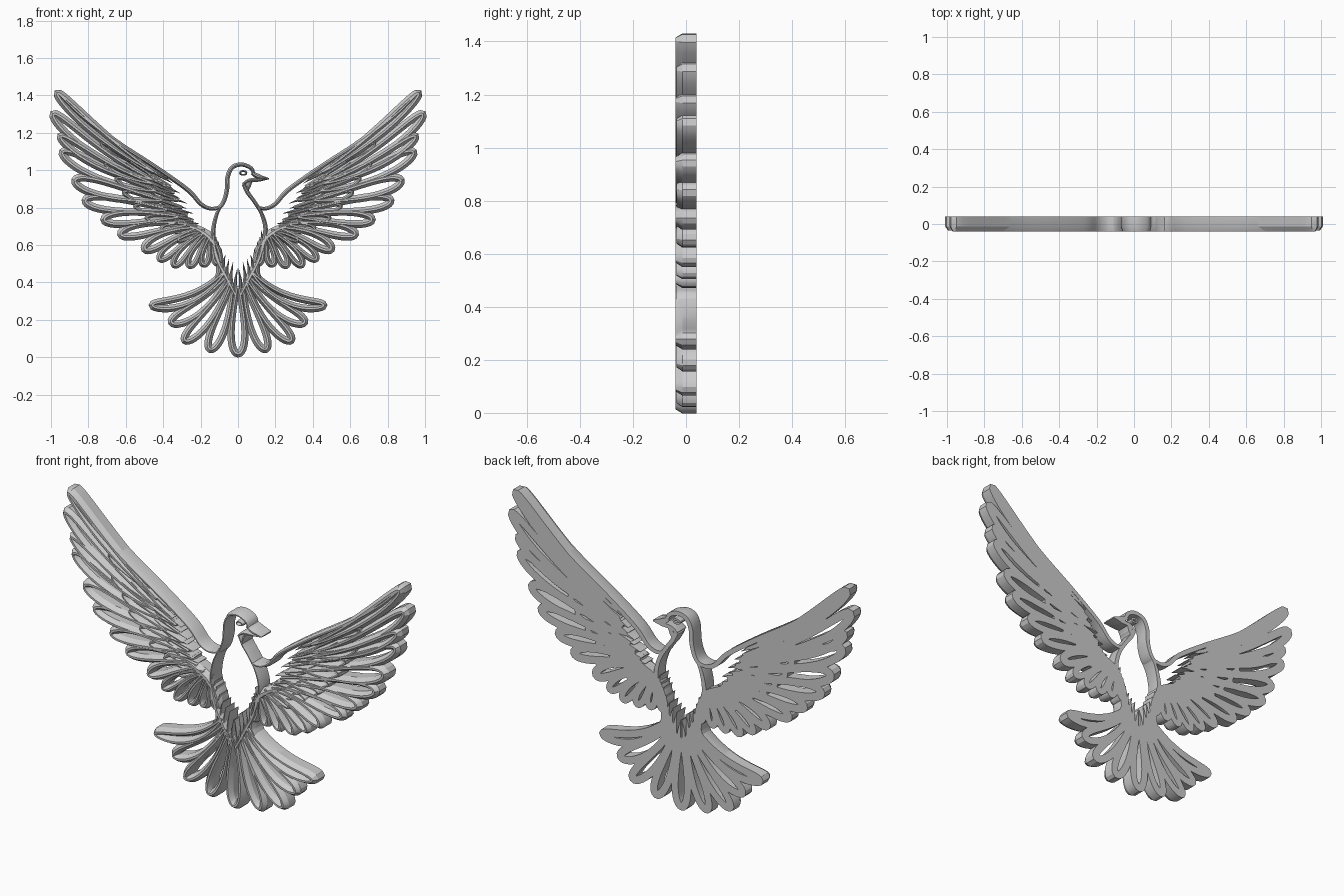
import bpy, bmesh, math, random
from mathutils import Vector as V

if "Cube" in bpy.data.objects:
    bpy.data.objects.remove(bpy.data.objects["Cube"])
random.seed(4)
BACK, EDGE, FRONT = 0.04, -0.014, -0.04


def smooth(pts, n=8):
    # Catmull-Rom curve through 2D points
    p = [V(q) for q in pts]
    p = [2 * p[0] - p[1]] + p + [2 * p[-1] - p[-2]]
    out = []
    for i in range(1, len(p) - 2):
        a, b, c, d = p[i - 1:i + 3]
        for k in range(n):
            t = k / n
            out.append(0.5 * (2 * b + (c - a) * t + (2 * a - 5 * b + 4 * c - d) * t * t
                              + (3 * b - a - 3 * c + d) * t ** 3))
    return out + [p[-2]]


def sweep(bm, path, widths, front=FRONT, closed=False):
    # ridged strip: straight walls, flat back, bevelled front
    n = len(path)
    rings = []
    for i, p in enumerate(path):
        if closed:
            d = path[(i + 1) % n] - path[i - 1]
        else:
            d = path[min(i + 1, n - 1)] - path[max(i - 1, 0)]
        d.normalize()
        s = V((-d.y, d.x))
        f = i / (n - 1) * (len(widths) - 1)
        k = min(int(f), len(widths) - 2)
        w = widths[k] + (widths[k + 1] - widths[k]) * (f - k)
        ring = []
        for m, y in ((-1, BACK), (-1, EDGE), (-.25, front), (.25, front), (1, EDGE), (1, BACK)):
            q = p + s * w * m
            ring.append(bm.verts.new((q.x, y, q.y)))
        rings.append(ring)
    for i in range(n if closed else n - 1):
        a, b = rings[i], rings[(i + 1) % n]
        for j in range(6):
            k = (j + 1) % 6
            bm.faces.new((a[j], a[k], b[k], b[j]))
    if not closed:
        bm.faces.new(rings[0])
        bm.faces.new(rings[-1][::-1])


def stroke(bm, pts, widths, front=FRONT):
    sweep(bm, smooth(pts), widths, front)


def feather(bm, base, tip, half, bend, w=0.018, front=FRONT, n=36):
    # openwork feather: egg-shaped loop around a bent quill line
    a, c = V(base), V(tip)
    d = (c - a).normalized()
    c = c - d * w
    mid = (a + c) / 2 + V((-d.y, d.x)) * bend * 2
    path = []
    for i in range(n + 1):
        u = 2 * math.pi * i / n
        t = (1 - math.cos(u)) / 2
        p = a * (1 - t) ** 2 + mid * 2 * t * (1 - t) + c * t * t
        g = ((mid - a) * (1 - t) + (c - mid) * t).normalized()
        path.append(p + V((-g.y, g.x)) * math.sin(u) * half * (0.3 + 0.95 * t))
    sweep(bm, path, [w * .7, w, w * 1.1, w, w * .7], front)


def finish(bm, name, mirror=False):
    bmesh.ops.recalc_face_normals(bm, faces=bm.faces[:])
    me = bpy.data.meshes.new(name)
    bm.to_mesh(me)
    bm.free()
    ob = bpy.data.objects.new(name, me)
    bpy.context.collection.objects.link(ob)
    if mirror:
        ob.modifiers.new("mirror", 'MIRROR')
    bpy.ops.object.select_all(action='DESELECT')
    ob.select_set(True)
    bpy.context.view_layer.objects.active = ob
    bpy.ops.object.shade_smooth_by_angle(angle=math.radians(28))


# wing leading edges
bm = bmesh.new()
stroke(bm, [(.105, .80), (.15, .795), (.20, .82), (.27, .895), (.44, 1.015), (.65, 1.15),
            (.84, 1.295), (.955, 1.405)], [.008, .011, .012, .013, .016, .014])
finish(bm, "wing_leading_edge", True)

# outer flight feathers: base, tip, half width, bend
bm = bmesh.new()
flight = [((.45, .99), (.98, 1.423), .022, -.025), ((.46, .95), (1.003, 1.31), .032, -.035),
          ((.46, .93), (.965, 1.19), .028, -.03), ((.44, .89), (.955, 1.105), .040, -.025),
          ((.41, .84), (.89, .95), .044, -.012), ((.38, .79), (.835, .84), .040, -.005),
          ((.32, .75), (.735, .735), .036, .005), ((.27, .71), (.645, .655), .034, .01),
          ((.23, .69), (.515, .57), .032, .015), ((.21, .67), (.43, .515), .027, .012),
          ((.19, .66), (.35, .48), .026, .01), ((.17, .65), (.265, .475), .025, .006),
          ((.15, .64), (.185, .48), .023, .003), ((.13, .63), (.105, .485), .02, 0)]
for i, (a, c, h, b) in enumerate(flight):
    feather(bm, a, c, h, b, .02 if i < 9 else .016, FRONT + .004 * (i % 2))
finish(bm, "flight_feathers", True)

# middle row of shorter feathers
bm = bmesh.new()
coverts = [((.36, .91), (.74, 1.15), .020, -.015), ((.34, .88), (.72, 1.04), .022, -.015),
           ((.32, .84), (.66, .96), .024, -.012), ((.30, .80), (.62, .885), .024, -.008),
           ((.27, .76), (.56, .81), .024, -.002), ((.24, .73), (.50, .745), .022, .003),
           ((.22, .70), (.42, .685), .02, .006), ((.18, .68), (.33, .62), .018, .006)]
for i, (a, c, h, b) in enumerate(coverts):
    feather(bm, a, c, h, b, .012, FRONT + .006 - .004 * (i % 2), 28)
finish(bm, "covert_feathers", True)

# slim pointed shoulder feathers with free inner tips
bm = bmesh.new()
for i in range(11):
    t = i / 10
    a = V((.19 + .16 * t ** 1.3 + .02 * (i % 2), .66 + .27 * t))
    c = a + V((.19, .02 + .125 * t))
    m = (a + c) / 2 + V((.01, -.008))
    stroke(bm, [a, m, c], [.001, .009, .011, .004], FRONT + .008)
for a, c in (((.37, .95), (.56, 1.09)), ((.40, .935), (.60, 1.04)), ((.55, 1.03), (.90, 1.24))):
    stroke(bm, [a, (V(a) + V(c)) / 2 + V((.01, -.01)), c], [.001, .008, .011, .004], FRONT + .006)
# wing root joining the body
stroke(bm, [(.125, .60), (.16, .645), (.22, .685), (.28, .71)], [.022, .03, .022, .008])
finish(bm, "shoulder_feathers", True)

# tail fan
bm = bmesh.new()
tail = [((.07, .46), (.475, .27), .026, -.055), ((.06, .43), (.37, .175), .038, -.03),
        ((.045, .41), (.295, .075), .036, -.02), ((.03, .39), (.155, .025), .038, -.008)]
for i, (a, c, h, b) in enumerate(tail):
    feather(bm, a, c, h, b, .019, FRONT + .004 * (i % 2))
finish(bm, "tail_feathers", True)
bm = bmesh.new()
feather(bm, (0, .38), (0, 0), .042, 0, .019)
finish(bm, "centre_tail_feather")

# flanks and the ragged fringe at the bottom of the breast
bm = bmesh.new()
stroke(bm, [(.135, .63), (.115, .53), (.07, .44), (.012, .33)], [.014, .02, .024, .016])
stroke(bm, [(.13, .57), (.10, .47), (.12, .42)], [.01, .018, .008], FRONT + .003)
for i in range(8):
    t = i / 7
    a = V((.135 - .12 * t ** 1.4, .57 - .22 * t))
    c = a + V((-.012, .10 + .03 * random.random()))
    stroke(bm, [a, (a + c) / 2 + V((.004, 0)), c], [.012, .008, .001], FRONT + .006)
finish(bm, "breast_fringe", True)

# body outline: nape and left side, then throat and right side
bm = bmesh.new()
stroke(bm, [(.085, .975), (.07, 1.01), (.02, 1.03), (-.03, 1.015), (-.055, .965), (-.06, .89),
            (-.08, .825), (-.11, .797), (-.15, .795)], [.009, .011, .012, .012, .011, .008])
stroke(bm, [(-.085, .82), (-.115, .76), (-.132, .68), (-.128, .60), (-.10, .50)],
       [.006, .010, .012, .016, .018])
stroke(bm, [(.03, .925), (.052, .88), (.085, .835), (.125, .77), (.147, .69), (.138, .60),
            (.10, .50)], [.011, .011, .010, .010, .012, .016, .018])
finish(bm, "body_outline")

# beak and cheek
bm = bmesh.new()
stroke(bm, [(.075, .985), (.11, .965), (.165, .955)], [.010, .015, .002])
stroke(bm, [(.165, .953), (.11, .948), (.06, .945), (.025, .925)], [.002, .010, .010, .006])
stroke(bm, [(.07, .94), (.055, .915), (.05, .885)], [.008, .014, .004])
finish(bm, "beak")

# eye ring
bm = bmesh.new()
ring = [V((.028 + .017 * math.cos(k * math.pi / 8), .985 + .010 * math.sin(k * math.pi / 8)))
        for k in range(16)]
sweep(bm, ring, [.005, .005], FRONT + .008, True)
finish(bm, "eye")
